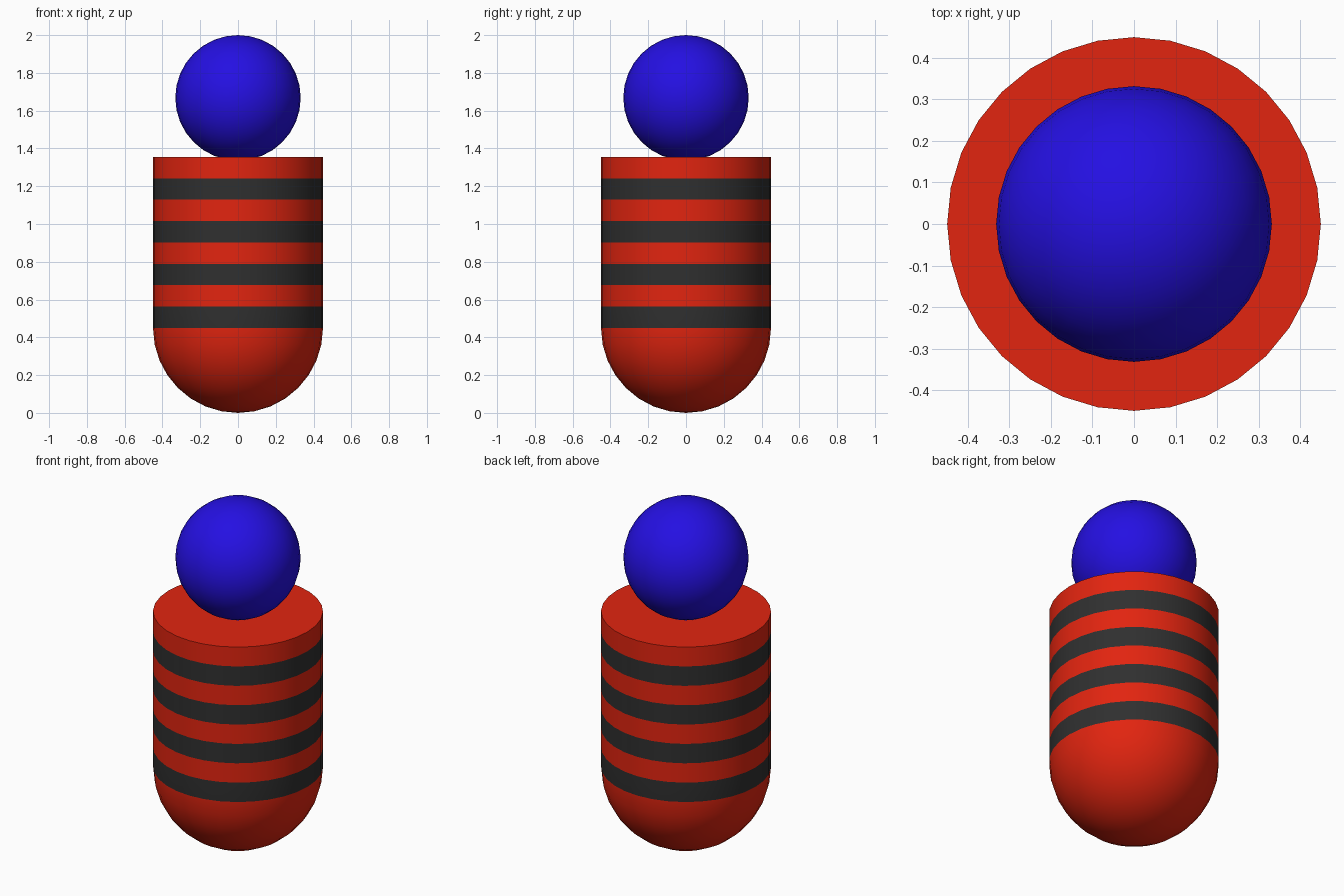
import bpy, bmesh, math

if "Cube" in bpy.data.objects:
    bpy.data.objects.remove(bpy.data.objects["Cube"])

SIDES = 32
R = 0.45            # body radius
TOP = 1.355         # top of the body
BANDS = 8           # alternating stripes on the straight part


def material(name, rgb):
    m = bpy.data.materials.new(name)
    m.diffuse_color = (*rgb, 1)
    m.use_nodes = True
    m.node_tree.nodes["Principled BSDF"].inputs["Base Color"].default_value = m.diffuse_color
    return m


red = material("red", (0.76, 0.018, 0.005))
charcoal = material("charcoal", (0.029, 0.029, 0.029))
blue = material("blue", (0.018, 0.005, 0.76))


def smooth(ob, degrees):
    bpy.ops.object.select_all(action='DESELECT')
    ob.select_set(True)
    bpy.context.view_layer.objects.active = ob
    bpy.ops.object.shade_smooth_by_angle(angle=math.radians(degrees))


# Body: rounded bottom and striped straight wall, as stacked rings
profile = [(R * math.sin(a), R - R * math.cos(a))
           for a in (math.pi / 2 * i / 8 for i in range(1, 9))]
profile += [(R, R + (TOP - R) * i / BANDS) for i in range(1, BANDS + 1)]

bm = bmesh.new()
rings = [[bm.verts.new((r * math.cos(2 * math.pi * k / SIDES),
                        r * math.sin(2 * math.pi * k / SIDES), z))
          for k in range(SIDES)] for r, z in profile]
tip = bm.verts.new((0, 0, 0))
for k in range(SIDES):
    n = (k + 1) % SIDES
    bm.faces.new((tip, rings[0][n], rings[0][k]))
    for i, (lo, hi) in enumerate(zip(rings, rings[1:])):
        f = bm.faces.new((lo[k], lo[n], hi[n], hi[k]))
        band = i - 7                      # stripes start above the round bottom
        f.material_index = 1 if band >= 0 and band % 2 == 0 else 0
bm.faces.new(rings[-1])
mesh = bpy.data.meshes.new("striped_body")
bm.to_mesh(mesh)
bm.free()
body = bpy.data.objects.new("striped_body", mesh)
bpy.context.collection.objects.link(body)
mesh.materials.append(red)
mesh.materials.append(charcoal)
smooth(body, 40)

# Head: ball resting slightly sunk into the flat top
bpy.ops.mesh.primitive_uv_sphere_add(segments=SIDES, ring_count=16,
                                     radius=0.332, location=(0, 0, 1.668))
head = bpy.context.object
head.name = "head"
head.data.materials.append(blue)
smooth(head, 40)
